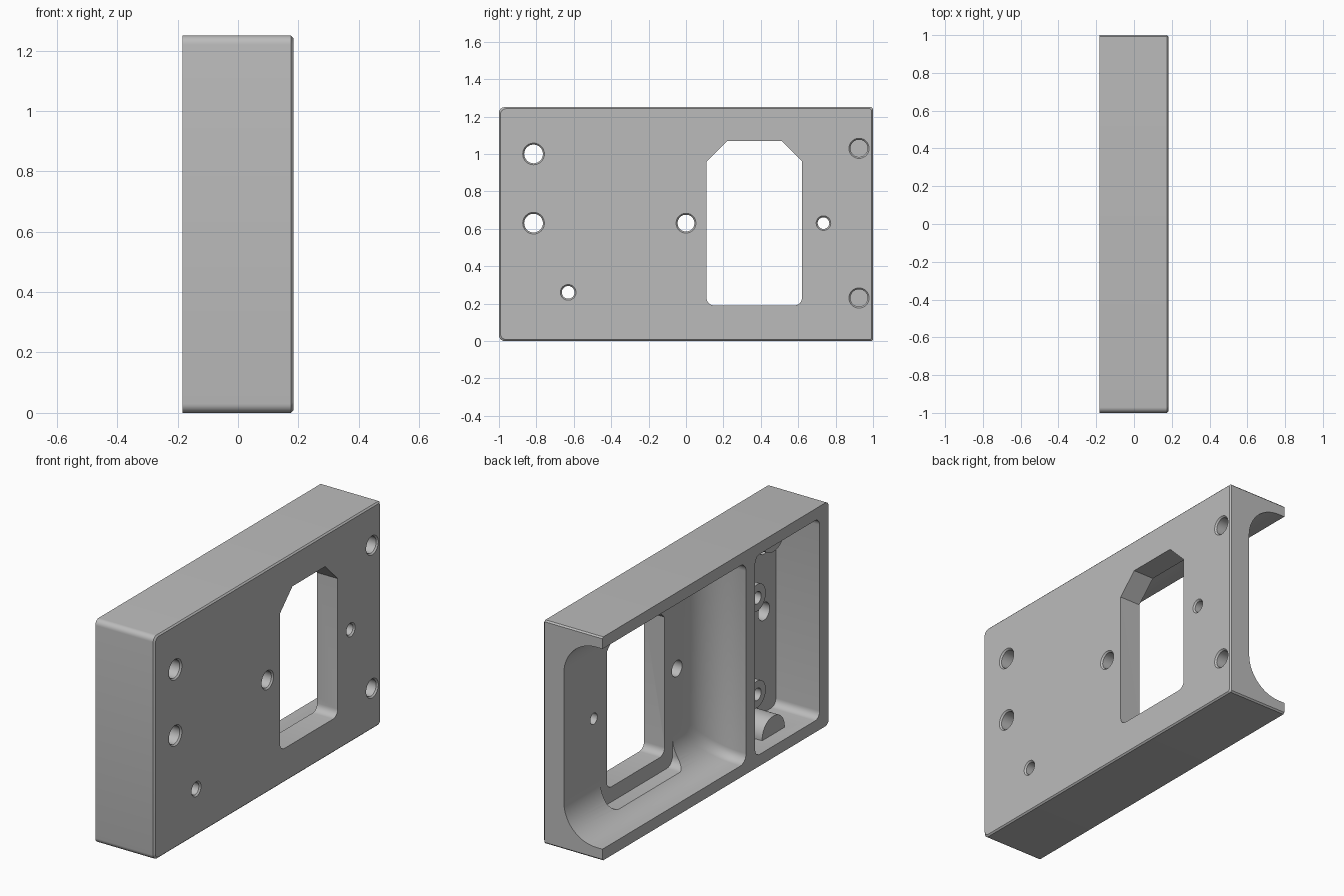
import bpy, bmesh, math

cube = bpy.data.objects.get("Cube")
if cube:
    bpy.data.objects.remove(cube)

BACK, FACE = -0.183, 0.183      # open side and drilled side
FLOOR, WALL, TOP = 0.056, 0.065, 1.25

grey = bpy.data.materials.new("plain_grey")
grey.use_nodes = True
colour = (0.5, 0.5, 0.5, 1)
grey.diffuse_color = colour
grey.node_tree.nodes["Principled BSDF"].inputs["Base Color"].default_value = colour


def rect(y0, y1, z0, z1, corners):
    """Rectangle outline in y and z; corners are (radius, segments) from low y, low z."""
    places = [(y0, z0, 1, 1), (y1, z0, -1, 1), (y1, z1, -1, -1), (y0, z1, 1, -1)]
    points = []
    for i, ((y, z, sy, sz), (r, segments)) in enumerate(zip(places, corners)):
        for k in range(segments + 1):
            a = math.pi * (1 + i / 2) + math.pi / 2 * k / segments
            points.append((y + sy * r + r * math.cos(a), z + sz * r + r * math.sin(a)))
    return points


def circle(y, z, r, n=40):
    return [(y + r * math.cos(math.tau * k / n), z + r * math.sin(math.tau * k / n))
            for k in range(n)]


def loft(name, rings):
    """Solid through outlines placed at successive x positions."""
    bm = bmesh.new()
    loops = [[bm.verts.new((x, y, z)) for y, z in outline] for x, outline in rings]
    for a, b in zip(loops, loops[1:]):
        for i in range(len(a)):
            j = (i + 1) % len(a)
            bm.faces.new((a[i], a[j], b[j], b[i]))
    bm.faces.new(loops[0])
    bm.faces.new(loops[-1])
    bmesh.ops.recalc_face_normals(bm, faces=bm.faces)
    mesh = bpy.data.meshes.new(name)
    bm.to_mesh(mesh)
    bm.free()
    mesh.materials.append(grey)
    obj = bpy.data.objects.new(name, mesh)
    bpy.context.collection.objects.link(obj)
    return obj


def combine(tool, operation="DIFFERENCE"):
    tool.hide_render = True
    mod = housing.modifiers.new(tool.name, "BOOLEAN")
    mod.operation, mod.object, mod.solver = operation, tool, "EXACT"
    bpy.context.view_layer.objects.active = housing
    bpy.ops.object.modifier_apply(modifier=mod.name)
    bpy.data.objects.remove(tool)


# Outer block, rounded at the front end, with a fine chamfer round the drilled face
def block(inset):
    return rect(-1 + inset, 1 - inset, inset, TOP - inset,
                [(0.03, 6), (0.008, 1), (0.008, 1), (0.03, 6)])


housing = loft("housing", [(BACK, block(0)), (FACE - 0.008, block(0)), (FACE, block(0.008))])

# Large pocket, open at the rear end, with a wide fillet round its floor
R = 0.2


def pocket(inset):
    return rect(-0.27 + inset, 1.3, WALL + inset, TOP - WALL - inset, [(0.05, 6)] * 4)


steps = [math.pi / 2 * k / 14 for k in range(15)]
combine(loft("large_pocket", [(BACK - 0.1, pocket(0))] +
             [(FLOOR - R + R * math.sin(a), pocket(R * (1 - math.cos(a)))) for a in steps]))

# Clearance round the window, cutting into the floor fillets
clearance = rect(0.04, 0.68, 0.105, TOP - 0.105, [(0.05, 6)] * 4)
combine(loft("window_clearance", [(BACK + 0.06, clearance), (FLOOR, clearance)]))

# Small closed pocket
chamber = rect(-0.92, -0.35, WALL, TOP - WALL, [(0.04, 6)] * 4)
combine(loft("small_pocket", [(BACK - 0.1, chamber), (0.088, chamber)]))

# Window with chamfered top and rounded bottom corners
window = rect(0.11, 0.62, 0.19, 1.07, [(0.04, 6), (0.04, 6), (0.11, 1), (0.11, 1)])
combine(loft("window", [(-0.1, window), (0.3, window)]))

# Round screw bosses on the small pocket floor
for z in (0.26, 0.8):
    combine(loft("screw_boss", [(0.12, circle(-0.63, z, 0.075)), (0, circle(-0.63, z, 0.075))]),
            "UNION")

# Half-round bosses on the lower and upper walls
low, high = (0.001, 1), (0.095, 12)
for z0, corners in ((0.03, [low, low, high, high]), (TOP - 0.165, [high, high, low, low])):
    boss = rect(-0.73, -0.53, z0, z0 + 0.135, corners)
    combine(loft("wall_boss", [(0.12, boss), (-0.1, boss)]), "UNION")

# Drilled holes: y, z, radius, inner end; each has a small chamfered mouth
holes = [(-0.815, 1.0, 0.05, 0.02), (-0.815, 0.63, 0.05, 0.02), (0, 0.63, 0.045, 0),
         (-0.63, 0.26, 0.034, -0.05), (0.735, 0.63, 0.031, 0),
         (0.925, 1.03, 0.046, 0.09), (0.925, 0.23, 0.046, 0.09)]
for y, z, r, end in holes:
    combine(loft("hole", [(end, circle(y, z, r)), (FACE - 0.008, circle(y, z, r)),
                          (FACE + 0.004, circle(y, z, r + 0.012))]))
combine(loft("blind_hole", [(-0.05, circle(-0.63, 0.8, 0.034)), (0.08, circle(-0.63, 0.8, 0.034))]))

# Smooth curved walls, keep edges sharp
bpy.ops.object.select_all(action="DESELECT")
housing.select_set(True)
bpy.context.view_layer.objects.active = housing
bpy.ops.object.shade_smooth_by_angle(angle=math.radians(25))
